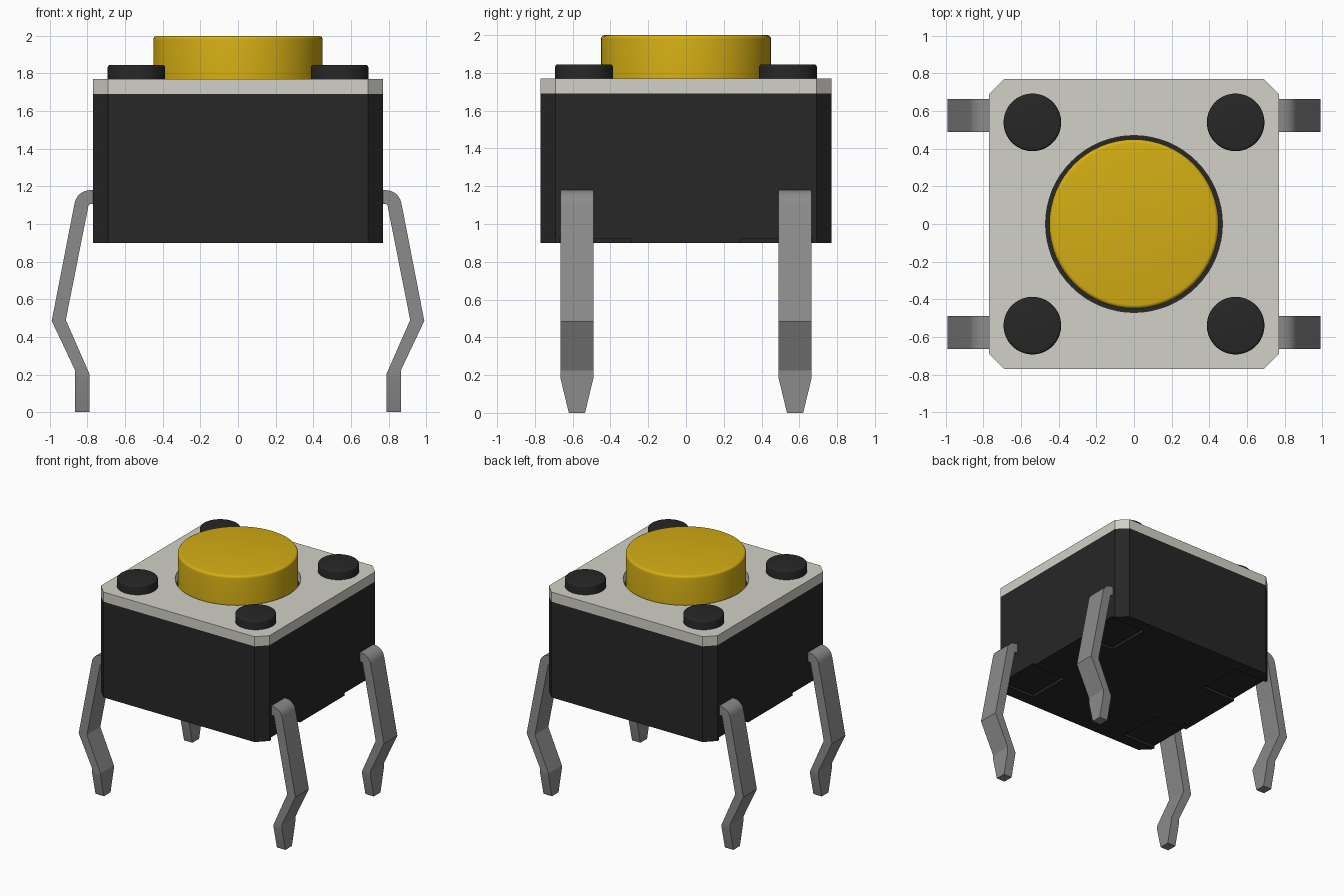
import bpy, bmesh, math
from mathutils import Vector

cube = bpy.data.objects.get("Cube")
if cube:
    bpy.data.objects.remove(cube)


def material(name, rgb):
    m = bpy.data.materials.new(name)
    m.use_nodes = True
    m.diffuse_color = (*rgb, 1)
    m.node_tree.nodes["Principled BSDF"].inputs["Base Color"].default_value = (*rgb, 1)
    return m


BLACK = material("black plastic", (0.02, 0.02, 0.02))
YELLOW = material("yellow plastic", (0.66, 0.42, 0.007))
STEEL = material("pale steel", (0.645, 0.635, 0.57))
GREY = material("grey metal", (0.26, 0.26, 0.26))


def finish(bm, name, mat, angle=35):
    bmesh.ops.recalc_face_normals(bm, faces=bm.faces)
    me = bpy.data.meshes.new(name)
    bm.to_mesh(me)
    bm.free()
    me.materials.append(mat)
    me.shade_smooth()
    me.set_sharp_from_angle(angle=math.radians(angle))
    ob = bpy.data.objects.new(name, me)
    bpy.context.collection.objects.link(ob)
    return ob


def loop(bm, pts, z):
    vs = [bm.verts.new((x, y, z)) for x, y in pts]
    return [bm.edges.new((a, b)) for a, b in zip(vs, vs[1:] + vs[:1])]


def prism(bm, loops, z0, z1):
    """Fill the outline (with any holes) and extrude it upwards."""
    edges = [e for pts in loops for e in loop(bm, pts, z0)]
    if len(loops) == 1:
        faces = [bm.faces.new([e.verts[0] for e in edges])]
    else:
        res = bmesh.ops.triangle_fill(bm, edges=edges, use_beauty=True)
        faces = [g for g in res["geom"] if isinstance(g, bmesh.types.BMFace)]
    ext = bmesh.ops.extrude_face_region(bm, geom=faces, use_keep_orig=True)
    top = [g for g in ext["geom"] if isinstance(g, bmesh.types.BMVert)]
    bmesh.ops.translate(bm, verts=top, vec=(0, 0, z1 - z0))


def around(quarter):
    """Mirror a first-quadrant outline into all four quadrants."""
    half = quarter + [(-x, y) for x, y in reversed(quarter)]
    return half + [(-x, -y) for x, y in half]


def disc(name, mat, radius, z0, z1, fillet, x=0, y=0):
    bm = bmesh.new()
    bmesh.ops.create_cone(bm, cap_ends=True, segments=64, radius1=radius,
                          radius2=radius, depth=z1 - z0)
    bmesh.ops.translate(bm, verts=bm.verts, vec=(x, y, (z0 + z1) / 2))
    rim = [e for e in bm.edges if all(v.co.z > z1 - 0.001 for v in e.verts)]
    bmesh.ops.bevel(bm, geom=rim, offset=fillet, segments=4, profile=0.5,
                    affect='EDGES')
    return finish(bm, name, mat)


# Housing: chamfered block with shallow recesses under the legs
H, C = 0.77, 0.69
BASE, STEP, DECK, TOP = 0.9, 0.922, 1.69, 1.77
outline = around([(H, C), (C, H)])
foot = around([(H, 0.29), (0.46, 0.29), (0.46, 0.67), (H, 0.67), (H, C), (C, H)])
bm = bmesh.new()
prism(bm, [foot], BASE, STEP)
prism(bm, [outline], STEP, DECK)
finish(bm, "housing", BLACK)

# Cover plate with the round opening
N = 64
hole = [(0.47 * math.cos(i * math.tau / N), 0.47 * math.sin(i * math.tau / N))
        for i in range(N)]
bm = bmesh.new()
prism(bm, [outline, hole], DECK, TOP)
finish(bm, "cover_plate", STEEL)

# Push button and corner pegs
disc("push_button", YELLOW, 0.45, 1.68, 2.0, 0.02)
for sx, side in ((1, "left"), (-1, "right")):
    for sy, end in ((-1, "front"), (1, "back")):
        disc(f"peg_{end}_{side}", BLACK, 0.153, 1.68, 1.845, 0.014,
             sx * 0.54, sy * 0.54)

# Kinked legs: (outer x, z, inner x, z, half width) down the strip
bend = [(0.785 + 0.085 * math.sin(a), 1.095 + 0.085 * math.cos(a),
         0.785 + 0.01 * math.sin(a), 1.095 + 0.01 * math.cos(a), 0.0875)
        for a in (math.radians(78 * i / 6) for i in range(7))]
strip = [(0.72, 1.18, 0.72, 1.105, 0.0875)] + bend + [
    (0.99, 0.485, 0.915, 0.49, 0.0875),
    (0.867, 0.225, 0.79, 0.205, 0.0875),
    (0.867, 0.185, 0.79, 0.185, 0.0875),
    (0.867, 0, 0.79, 0, 0.043)]


def leg(name, sx, y):
    bm = bmesh.new()
    rings = []
    for xo, zo, xi, zi, w in strip:
        corners = ((xo, -w, zo), (xo, w, zo), (xi, w, zi), (xi, -w, zi))
        rings.append([bm.verts.new(Vector((sx * a, y + b, c))) for a, b, c in corners])
    for p, q in zip(rings, rings[1:]):
        for i in range(4):
            j = (i + 1) % 4
            bm.faces.new((p[i], p[j], q[j], q[i]))
    bm.faces.new(rings[0])
    bm.faces.new(rings[-1])
    finish(bm, name, GREY, 22)


for sx, side in ((1, "left"), (-1, "right")):
    for sy, end in ((-1, "front"), (1, "back")):
        leg(f"leg_{end}_{side}", sx, sy * 0.5775)
